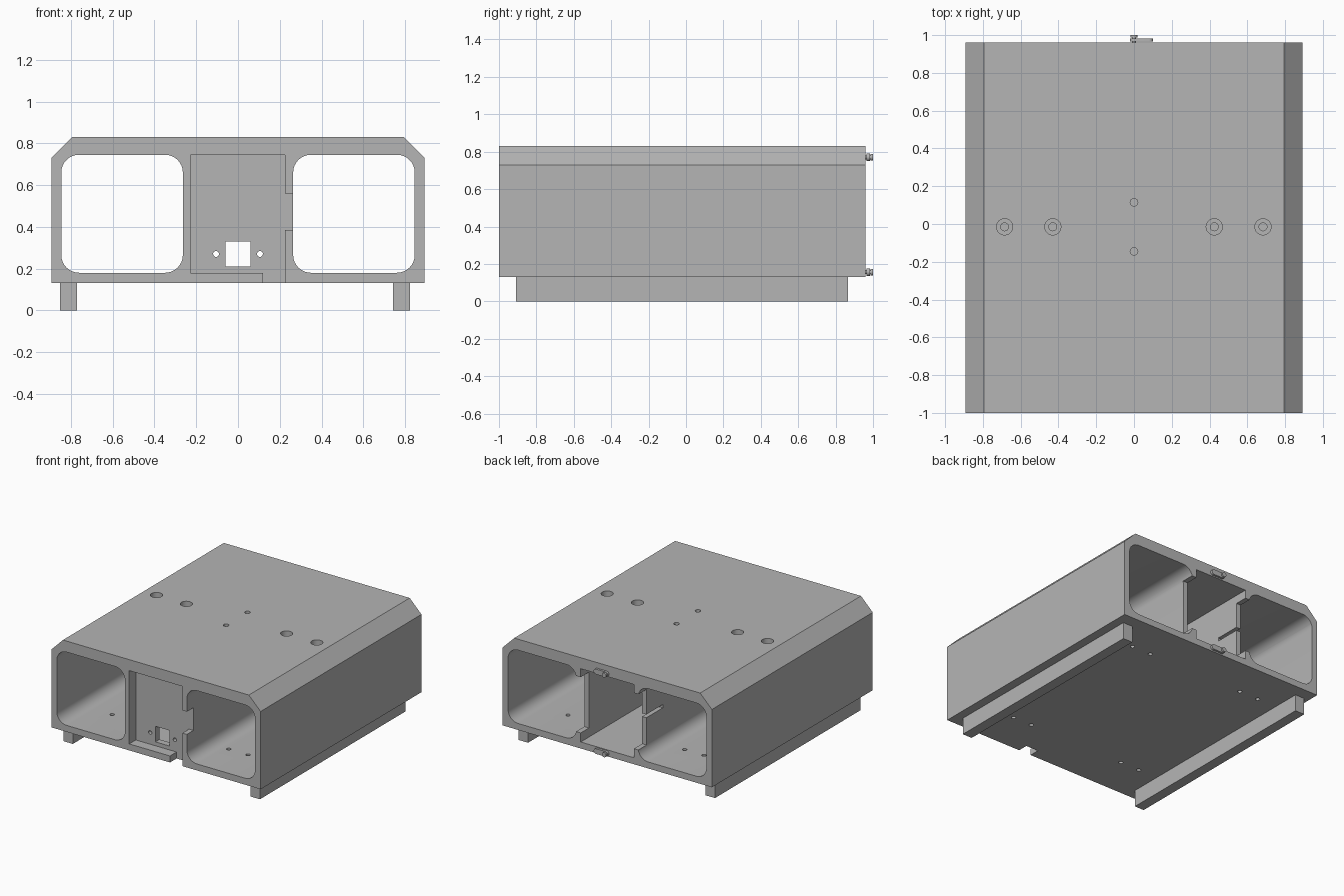
import bpy
import bmesh
import math

cube = bpy.data.objects.get("Cube")
if cube:
    bpy.data.objects.remove(cube, do_unlink=True)

grey = bpy.data.materials.new("plain grey")
grey.use_nodes = True
COLOUR = (0.46, 0.46, 0.46, 1)
grey.diffuse_color = COLOUR
grey.node_tree.nodes["Principled BSDF"].inputs["Base Color"].default_value = COLOUR


def prism(name, points, y0, y1):
    """Extrude an x-z outline along y."""
    bm = bmesh.new()
    face = bm.faces.new([bm.verts.new((x, y0, z)) for x, z in points])
    new = bmesh.ops.extrude_face_region(bm, geom=[face])["geom"]
    moved = [v for v in new if isinstance(v, bmesh.types.BMVert)]
    bmesh.ops.translate(bm, verts=moved, vec=(0, y1 - y0, 0))
    bmesh.ops.recalc_face_normals(bm, faces=bm.faces)
    mesh = bpy.data.meshes.new(name)
    bm.to_mesh(mesh)
    bm.free()
    obj = bpy.data.objects.new(name, mesh)
    bpy.context.collection.objects.link(obj)
    mesh.materials.append(grey)
    return obj


def box(name, x, y, z):
    corners = [(x[0], z[0]), (x[1], z[0]), (x[1], z[1]), (x[0], z[1])]
    return prism(name, corners, *y)


def rounded(x, z, r, steps=8):
    """Outline of a rectangle with round corners."""
    points = []
    centres = [(x[1] - r, z[1] - r), (x[0] + r, z[1] - r),
               (x[0] + r, z[0] + r), (x[1] - r, z[0] + r)]
    for i, (cx, cz) in enumerate(centres):
        for k in range(steps + 1):
            a = (i + k / steps) * math.pi / 2
            points.append((cx + r * math.cos(a), cz + r * math.sin(a)))
    return points


def circle(cx, cz, r, n=24):
    return [(cx + r * math.cos(i * math.tau / n), cz + r * math.sin(i * math.tau / n))
            for i in range(n)]


def upright(x, y, r, z0, z1):
    """Vertical drill for a round hole."""
    bpy.ops.mesh.primitive_cylinder_add(vertices=24, radius=r, depth=z1 - z0,
                                        location=(x, y, (z0 + z1) / 2))
    return bpy.context.object


def cut(target, cutter):
    cutter.hide_render = True
    mod = target.modifiers.new("cut", "BOOLEAN")
    mod.operation = "DIFFERENCE"
    mod.solver = "EXACT"
    mod.object = cutter
    bpy.context.view_layer.objects.active = target
    bpy.ops.object.modifier_apply(modifier=mod.name)
    bpy.data.objects.remove(cutter, do_unlink=True)


def smooth(obj):
    bpy.ops.object.select_all(action="DESELECT")
    obj.select_set(True)
    bpy.context.view_layer.objects.active = obj
    bpy.ops.object.shade_smooth_by_angle(angle=math.radians(30))


# Housing with chamfered top edges
W, FRONT, BACK = 0.893, -1, 0.96
LOW, HIGH = 0.18, 0.745
RECESS = FRONT + 0.08
housing = prism("housing", [(-W, 0.13), (W, 0.13), (W, 0.73), (W - 0.1, 0.83),
                            (0.1 - W, 0.83), (-W, 0.73)], FRONT, BACK)

# Two round-cornered side bays, open at both ends
for side in (-1, 1):
    bay = sorted((side * 0.264, side * 0.846))
    cut(housing, prism("bay_cutter", rounded(bay, (LOW, HIGH), 0.085), -1.2, 1.2))

# Middle bay behind a recessed front panel
middle = (-0.228, 0.226)
cut(housing, box("recess_cutter", middle, (-1.2, RECESS), (LOW, HIGH)))
cut(housing, box("middle_cutter", middle, (RECESS + 0.05, 1.2), (LOW, HIGH)))

# Panel window and screw holes
cut(housing, box("window_cutter", (-0.06, 0.06), (-1.1, -0.8), (0.21, 0.33)))
for x in (-0.105, 0.105):
    cut(housing, prism("screw_cutter", circle(x, 0.27, 0.014), -1.1, -0.8))

# Front notches in the floor lip and the left divider
cut(housing, box("lip_cutter", (0.12, 0.226), (-1.2, RECESS), (0.05, 0.2)))
cut(housing, box("divider_cutter", (0.2, 0.3), (-1.2, RECESS), (0.385, 0.56)))

# Rear notches in both dividers, and a slot in the right one
for side in (-1, 1):
    span = sorted((side * 0.2, side * 0.3))
    cut(housing, box("rear_cutter", span, (0.86, 1.2), (0.25, 0.68)))
cut(housing, box("slot_cutter", (-0.3, -0.2), (0.66, 0.9), (0.46, 0.485)))

# Counterbored and plain holes in the roof
for x in (-0.685, -0.43, 0.425, 0.683):
    cut(housing, upright(x, -0.015, 0.021, 0.7, 0.9))
    cut(housing, upright(x, -0.015, 0.043, 0.79, 0.9))
for y in (0.115, -0.145):
    cut(housing, upright(0, y, 0.02, 0.7, 0.9))

# Groups of three holes in the floor of each bay
for outer, inner in ((0.555, 0.39), (-0.605, -0.44)):
    for y in (-0.67, 0.645):
        for x, dy in ((outer, 0), (inner, 0.107), (inner, -0.107)):
            cut(housing, upright(x, y, 0.016, 0.1, 0.22))
smooth(housing)

# Long foot rails
box("right_rail", (-0.853, -0.772), (-0.91, 0.865), (0, 0.13))
box("left_rail", (0.742, 0.824), (-0.91, 0.865), (0, 0.13))

# Turning latches on the back, each with a screw
for name, z in (("upper", 0.77), ("lower", 0.156)):
    smooth(prism(name + "_latch", rounded((-0.02, 0.1), (z - 0.02, z + 0.02), 0.0199),
                 0.966, 0.983))
    smooth(prism(name + "_latch_shaft", circle(0, z, 0.011), 0.955, 0.99))
    smooth(prism(name + "_latch_screw", circle(0, z, 0.018), 0.987, 1))
